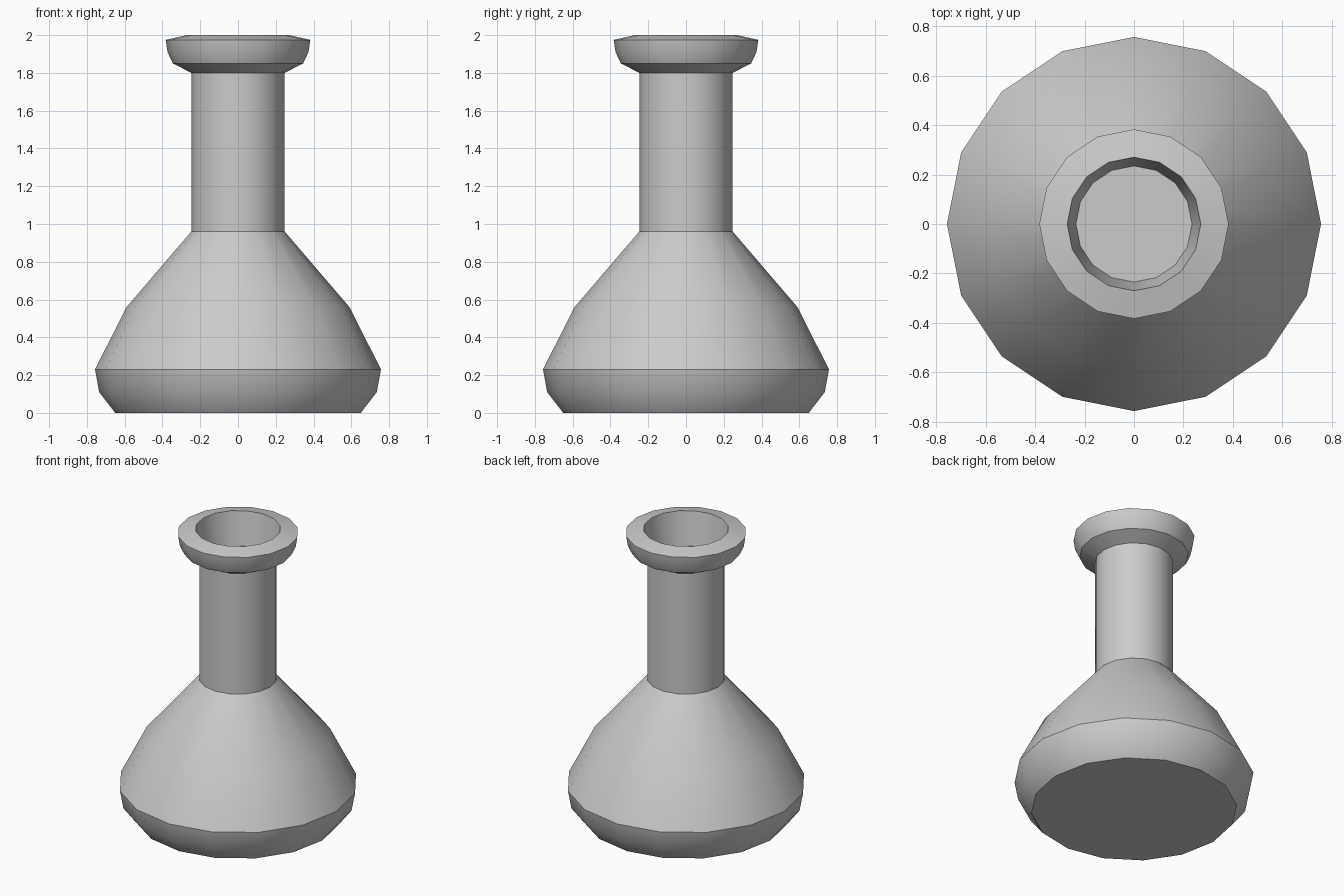
import bpy, bmesh, math

if "Cube" in bpy.data.objects:
    bpy.data.objects.remove(bpy.data.objects["Cube"])

SIDES = 16

# Flask outline (radius, height): base, belly, neck, lip, then recessed mouth
profile = [(0.65, 0), (0.735, 0.11), (0.757, 0.23), (0.59, 0.56),
           (0.247, 0.96), (0.247, 1.80), (0.345, 1.85), (0.373, 1.91),
           (0.383, 1.975), (0.27, 2.0), (0.235, 1.77)]

# Lathe the outline into rings, capping the base and the mouth floor
bm = bmesh.new()
rings = []
for r, z in profile:
    rings.append([bm.verts.new((r * math.cos(2 * math.pi * i / SIDES),
                                r * math.sin(2 * math.pi * i / SIDES), z))
                  for i in range(SIDES)])
for low, high in zip(rings, rings[1:]):
    for i in range(SIDES):
        j = (i + 1) % SIDES
        bm.faces.new((low[i], low[j], high[j], high[i]))
bm.faces.new(rings[0][::-1])
bm.faces.new(rings[-1])

mesh = bpy.data.meshes.new("flask")
bm.to_mesh(mesh)
bm.free()
flask = bpy.data.objects.new("flask", mesh)
bpy.context.collection.objects.link(flask)

# Smooth round the sides, crisp at the rims
bpy.context.view_layer.objects.active = flask
flask.select_set(True)
bpy.ops.object.shade_smooth_by_angle(angle=math.radians(30))
